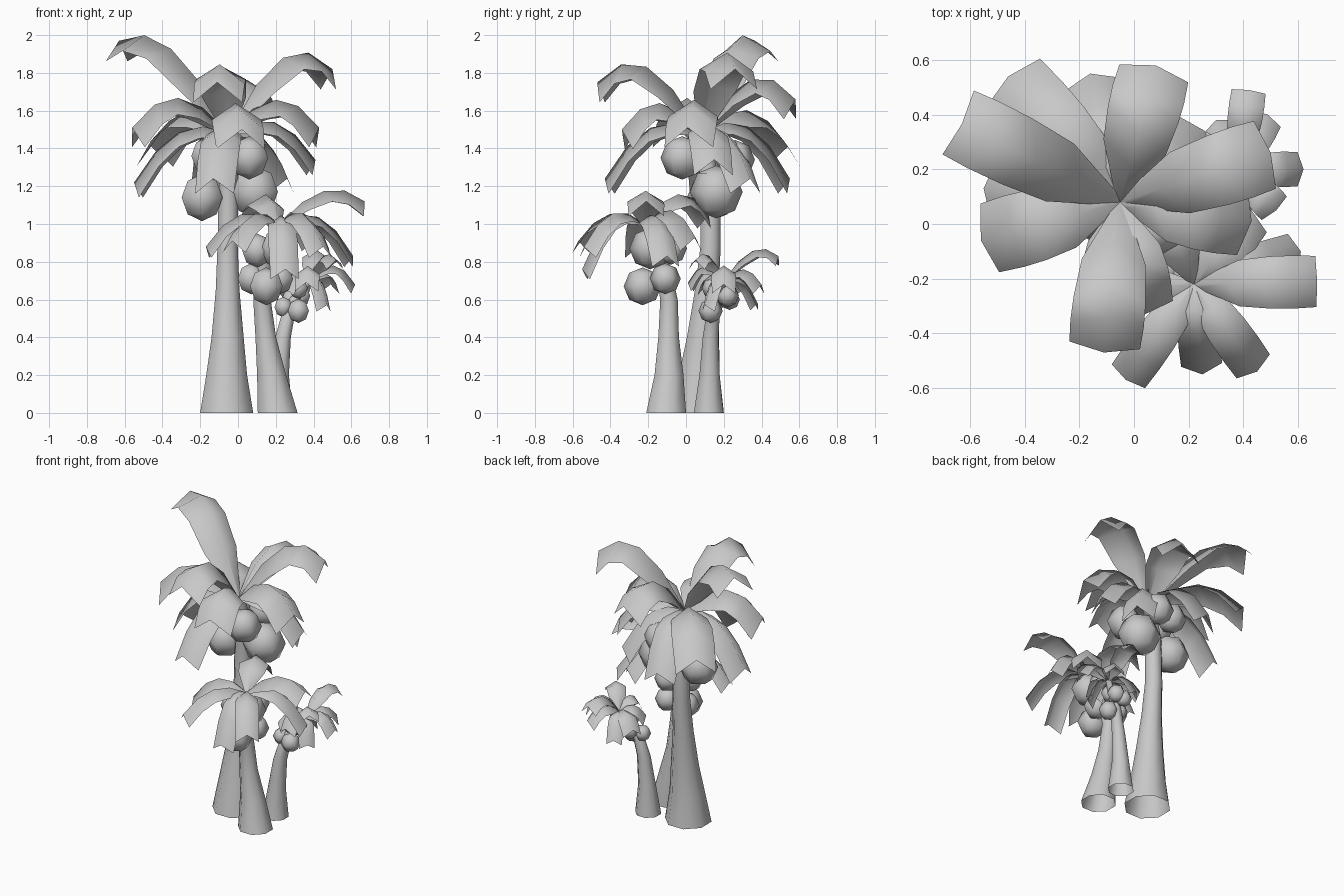
import bpy, bmesh, math
from mathutils import Vector

if "Cube" in bpy.data.objects:
    bpy.data.objects.remove(bpy.data.objects["Cube"], do_unlink=True)

SHADE = (0.58, 0.58, 0.58, 1)
grey = bpy.data.materials.new("plain grey")
grey.use_nodes = True
grey.diffuse_color = SHADE
grey.node_tree.nodes["Principled BSDF"].inputs["Base Color"].default_value = SHADE


def finish(bm, name, sharp):
    mesh = bpy.data.meshes.new(name)
    bm.to_mesh(mesh)
    bm.free()
    mesh.materials.append(grey)
    obj = bpy.data.objects.new(name, mesh)
    bpy.context.collection.objects.link(obj)
    bpy.ops.object.select_all(action="DESELECT")
    obj.select_set(True)
    bpy.context.view_layer.objects.active = obj
    bpy.ops.object.shade_smooth_by_angle(angle=math.radians(sharp))


def trunk(name, path, sides=8):
    """Flared open tube through (x, y, z, radius) rings."""
    bm = bmesh.new()
    rings = []
    for x, y, z, r in path:
        turns = [math.tau * (i + 0.5) / sides for i in range(sides)]
        rings.append([bm.verts.new((x + r * math.cos(a), y + r * math.sin(a), z)) for a in turns])
    for low, high in zip(rings, rings[1:]):
        for i in range(sides):
            j = (i + 1) % sides
            bm.faces.new((low[i], low[j], high[j], high[i]))
    finish(bm, name, 60)


def frond(name, root, tip, crest, width, steps=4):
    """Arched leaf folded over its midrib, with a notched end."""
    root, tip = Vector(root), Vector(tip)
    ctrl = root.lerp(tip, 0.55)
    ctrl.z = crest
    out = tip - root
    side = Vector((-out.y, out.x, 0)).normalized()
    bm = bmesh.new()
    rows = []
    for k in range(steps + 1):
        t = k / steps
        mid = root.lerp(ctrl, t).lerp(ctrl.lerp(tip, t), t)
        along = (ctrl - root).lerp(tip - ctrl, t).normalized()
        up = along.cross(side)
        half = width * (0.08, 0.47, 0.53, 0.54, 0.52)[k]
        edge = mid - up * half * 0.68 + along * half * 0.5 * t
        rows.append([bm.verts.new(p) for p in (edge - side * half, mid, edge + side * half)])
    for a, b in zip(rows, rows[1:]):
        for i in range(2):
            bm.faces.new((a[i], b[i], b[i + 1], a[i + 1]))
    finish(bm, name, 100)


def fruit(name, x, y, z, r):
    bm = bmesh.new()
    bmesh.ops.create_uvsphere(bm, u_segments=6, v_segments=4, radius=r)
    for v in bm.verts:
        v.co += Vector((x, y, z))
    finish(bm, name, 80)


def palm(name, path, root, width, leaves, fruits):
    trunk(name + "_trunk", path)
    for i, (x, y, z, crest) in enumerate(leaves):
        # Drooping leaves are slimmer
        droops = root[2] - z > width * 0.45
        frond(f"{name}_frond_{i + 1}", root, (x, y, z), crest, width * (0.8 if droops else 1))
    for i, spot in enumerate(fruits):
        fruit(f"{name}_fruit_{i + 1}", *spot)


# Tall palm
palm("tall_palm",
     [(-.06, .06, 0, .152), (-.06, .07, .2, .117), (-.055, .09, .4, .092),
      (-.055, .11, .65, .068), (-.055, .13, .88, .058), (-.05, .13, 1.2, .056), (-.05, .09, 1.48, .04)],
     (-.05, .08, 1.48), .25,
     [(-.63, .365, 1.97, 2.13), (.5, .26, 1.82, 2.11), (.08, .58, 1.66, 1.96), (-.11, -.47, 1.75, 2.05),
      (-.56, -.06, 1.51, 1.84), (-.55, .13, 1.22, 1.62), (-.46, .54, 1.41, 1.76), (.43, .01, 1.51, 1.82),
      (.41, .15, 1.34, 1.67), (-.16, .55, 1.24, 1.67), (-.13, -.43, 1.24, 1.66), (.02, -.34, 1.5, 1.79),
      (.26, .34, 1.24, 1.6)],
     [(.06, -.02, 1.35, .115), (.09, .16, 1.17, .14), (-.19, .13, 1.14, .125),
      (.02, .26, 1.34, .105), (-.16, .04, 1.36, .1), (-.14, .2, 1.36, .1)])

# Middle palm
palm("middle_palm",
     [(.21, -.105, 0, .114), (.178, -.09, .2, .083), (.147, -.092, .4, .059),
      (.127, -.09, .6, .05), (.14, -.13, .8, .044), (.22, -.21, 1, .03)],
     (.22, -.22, 1), .18,
     [(.67, -.21, 1.12, 1.29), (.61, -.1, .83, 1.16), (.45, -.54, .88, 1.17), (-.03, -.57, .91, 1.15),
      (.25, -.55, .76, 1.16), (-.17, -.25, .88, 1.16), (.08, .12, 1.05, 1.29), (.43, .05, .93, 1.18)],
     [(.1, -.18, .86, .09), (.15, -.23, .67, .1), (.07, -.11, .71, .082),
      (.22, -.11, .71, .082), (.2, -.08, .87, .085), (.22, -.19, .87, .11)])

# Short palm
palm("short_palm",
     [(.21, .12, 0, .085), (.216, .125, .2, .058), (.238, .13, .4, .045),
      (.28, .15, .58, .035), (.38, .2, .7, .02)],
     (.38, .2, .7), .12,
     [(.62, .2, .68, .87), (.42, .49, .83, .95), (.49, .4, .68, .83), (.52, .05, .81, .91),
      (.36, .01, .69, .86), (.47, .1, .57, .78), (.2, .3, .65, .8), (.3, .38, .58, .78), (.24, .1, .67, .8)],
     [(.32, .13, .54, .064), (.33, .22, .62, .06), (.24, .14, .56, .054), (.28, .23, .6, .055), (.32, .14, .66, .056)])
